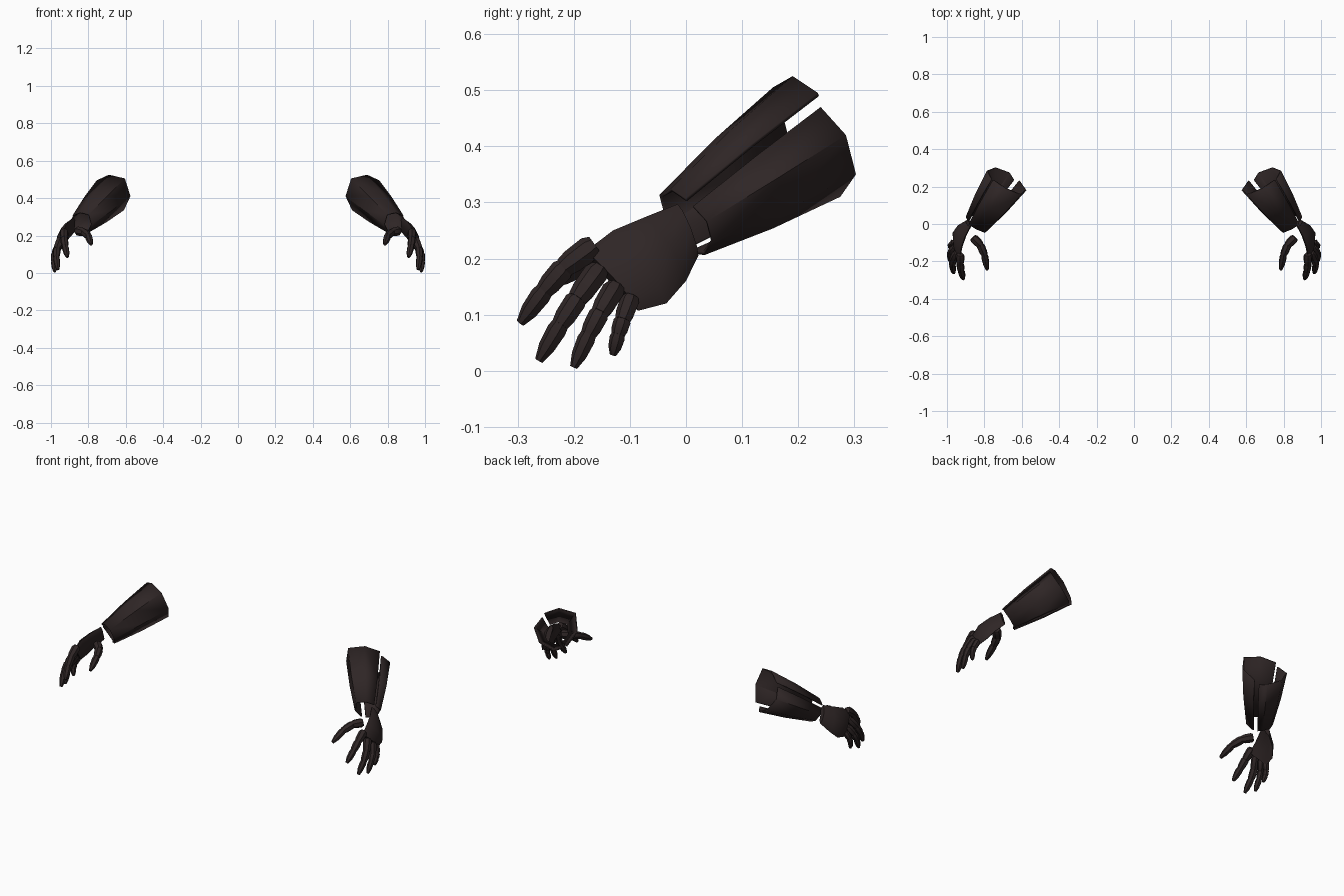
import bpy, bmesh, math
from mathutils import Vector as V

if "Cube" in bpy.data.objects:
    bpy.data.objects.remove(bpy.data.objects["Cube"])

leather = bpy.data.materials.new("dark_brown")
leather.diffuse_color = (0.028, 0.019, 0.019, 1)
leather.use_nodes = True
leather.node_tree.nodes["Principled BSDF"].inputs["Base Color"].default_value = leather.diffuse_color


def loft(name, rings, closed, thick=0.0):
    """Skin rows of points, then mirror the part to the other arm."""
    bm = bmesh.new()
    rows = [[bm.verts.new(p) for p in r] for r in rings]
    n = len(rows[0])
    for a, b in zip(rows, rows[1:]):
        for i in range(n if closed else n - 1):
            j = (i + 1) % n
            bm.faces.new((a[i], a[j], b[j], b[i]))
    if closed:
        bm.faces.new(rows[0][::-1])
        bm.faces.new(rows[-1])
        bmesh.ops.recalc_face_normals(bm, faces=bm.faces)
    else:
        # open shells: point the normals away from the forearm axis
        bm.normal_update()
        s = 0
        for f in bm.faces:
            c = f.calc_center_median()
            t = (c - WRIST).dot(ELBOW - WRIST) / (ELBOW - WRIST).length_squared
            s += f.normal.dot(c - WRIST.lerp(ELBOW, t))
        if s < 0:
            bmesh.ops.reverse_faces(bm, faces=bm.faces)
    me = bpy.data.meshes.new(name)
    bm.to_mesh(me)
    bm.free()
    me.materials.append(leather)
    ob = bpy.data.objects.new(name, me)
    bpy.context.collection.objects.link(ob)
    bpy.context.view_layer.objects.active = ob
    ob.select_set(True)
    bpy.ops.object.shade_smooth_by_angle(angle=math.radians(40))
    ob.select_set(False)
    if thick:
        m = ob.modifiers.new("thickness", 'SOLIDIFY')
        m.thickness, m.offset = thick, -1
    m = ob.modifiers.new("other_arm", 'MIRROR')
    m.use_axis = (True, False, False)
    return ob


ELBOW = V((0.675, 0.237, 0.417))
WRIST = V((0.838, 0.0, 0.262))


def shell(name, rim, scale, shift=(0, 0, 0)):
    """Forearm plate tapering from its elbow rim to the wrist."""
    rim = [V(p) for p in rim]
    end = [WRIST + V(shift) + (p - ELBOW) * scale for p in rim]
    mid = [a.lerp(b, 0.5) + (a - ELBOW) * 0.04 for a, b in zip(rim, end)]
    return loft(name, [rim, mid, end], False, 0.007)


# forearm plates: front/upper one and outer/rear one, with slits between
shell("forearm_front_plate",
      [(0.61, 0.23, 0.335), (0.575, 0.18, 0.41), (0.605, 0.155, 0.505),
       (0.69, 0.19, 0.525), (0.755, 0.235, 0.495)], 0.58)
shell("forearm_rear_plate",
      [(0.765, 0.24, 0.47), (0.787, 0.285, 0.42), (0.74, 0.303, 0.35),
       (0.665, 0.275, 0.31), (0.64, 0.235, 0.315)], 0.55, (0, 0.012, 0.003))

# palm: flattened rings from wrist to knuckles, (index side, little side, half depth)
sections = [((0.878, -0.015, 0.297), (0.885, 0.022, 0.205), 0.016),
            ((0.905, -0.07, 0.275), (0.93, 0.0, 0.16), 0.023),
            ((0.925, -0.13, 0.25), (0.957, -0.035, 0.12), 0.025),
            ((0.93, -0.18, 0.212), (0.962, -0.085, 0.107), 0.016)]
along = V((0.06, -0.13, -0.1)).normalized()
rings = []
for a, b, h in sections:
    a, b = V(a), V(b)
    c, w = (a + b) / 2, (a - b) / 2
    t = w.cross(along).normalized()
    if t.x < 0:
        t = -t
    rings.append([c + w * u + t * (h * v) for u, v in
                  ((1, 0), (0.7, 0.75), (0, 1.15), (-0.7, 0.75),
                   (-1, 0), (-0.7, -0.6), (0, -0.6), (0.7, -0.6))])
loft("palm", rings, True)


def finger(name, joints, r, sides=7):
    """Jointed finger: each bone is a tapered prism that overlaps the next."""
    pts = [V(p) for p in joints]
    last = len(pts) - 2
    for k, (a, b) in enumerate(zip(pts, pts[1:])):
        d = (b - a).normalized()
        u = d.cross(V((1, 0, 0))).normalized()
        w = d.cross(u)
        base = r * (1 - 0.1 * k)
        steps = [(-0.06, 0.75), (0.15, 1.0), (0.75, 0.95), (1.06, 0.78)]
        if k == last:
            steps = [(-0.06, 0.8), (0.2, 1.0), (0.65, 0.85), (1.0, 0.42)]
        loft(f"{name}_{k + 1}",
             [[a.lerp(b, t) + (u * math.cos(q) + w * math.sin(q)) * base * s
               for q in (2 * math.pi * i / sides for i in range(sides))]
              for t, s in steps], True)


# fingers and thumb
finger("index_finger", [(0.93, -0.165, 0.222), (0.93, -0.215, 0.185),
                        (0.925, -0.25, 0.145), (0.912, -0.295, 0.085)], 0.024)
finger("middle_finger", [(0.948, -0.155, 0.18), (0.968, -0.192, 0.13),
                         (0.972, -0.222, 0.085), (0.963, -0.262, 0.018)], 0.023)
finger("ring_finger", [(0.96, -0.125, 0.15), (0.98, -0.152, 0.105),
                       (0.984, -0.172, 0.067), (0.98, -0.2, 0.006)], 0.021)
finger("little_finger", [(0.965, -0.098, 0.13), (0.98, -0.112, 0.092),
                         (0.982, -0.12, 0.066), (0.975, -0.13, 0.028)], 0.018)
finger("thumb", [(0.86, -0.075, 0.225), (0.822, -0.112, 0.217),
                 (0.8, -0.165, 0.198), (0.785, -0.245, 0.153)], 0.025)
